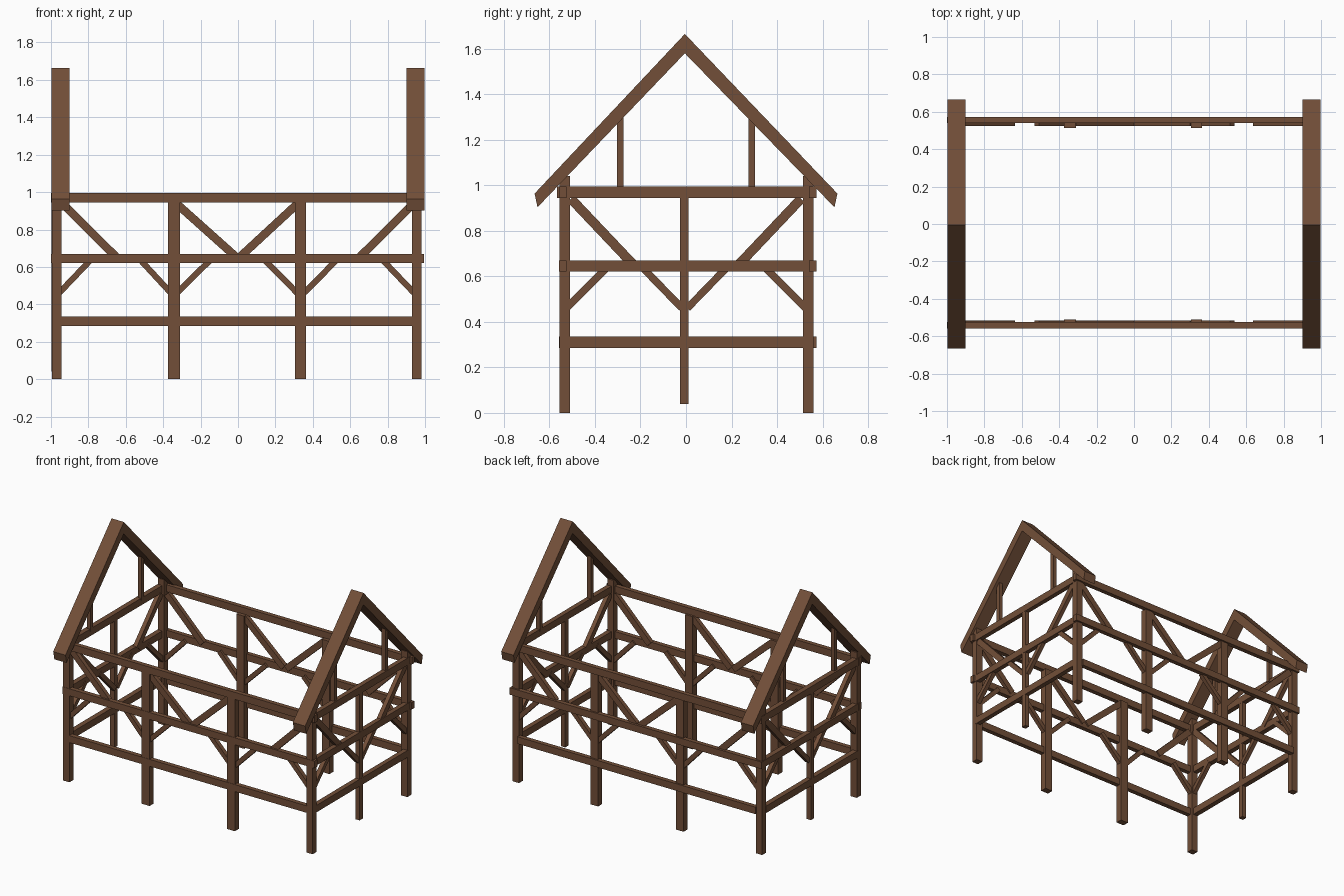
import bpy
from mathutils import Vector

if "Cube" in bpy.data.objects:
    bpy.data.objects.remove(bpy.data.objects["Cube"])

wood = bpy.data.materials.new("brown_timber")
wood.diffuse_color = (0.17, 0.078, 0.04, 1)
wood.use_nodes = True
wood.node_tree.nodes["Principled BSDF"].inputs["Base Color"].default_value = wood.diffuse_color


def mesh(name, verts, faces):
    me = bpy.data.meshes.new(name)
    me.from_pydata(verts, [], faces)
    me.materials.append(wood)
    ob = bpy.data.objects.new(name, me)
    bpy.context.collection.objects.link(ob)
    return ob


def prism(name, profile, axis, lo, hi):
    """Extrude a 4-point (horizontal, z) profile along x (axis 0) or y (axis 1)."""
    def put(p, d):
        return (d, p[0], p[1]) if axis == 0 else (p[0], d, p[1])
    area = sum(a[0] * b[1] - b[0] * a[1] for a, b in zip(profile, profile[1:] + profile[:1]))
    if (area < 0) == (axis == 0):
        profile = profile[::-1]
    v = [put(p, d) for d in (lo, hi) for p in profile]
    f = [(3, 2, 1, 0), (4, 5, 6, 7)] + [(i, (i + 1) % 4, (i + 1) % 4 + 4, i + 4) for i in range(4)]
    return mesh(name, v, f)


def box(name, x, y, z):
    return prism(name, [(y[0], z[0]), (y[1], z[0]), (y[1], z[1]), (y[0], z[1])], 0, *x)


def brace(name, a, b, w, axis, lo, hi):
    a, b = Vector(a), Vector(b)
    d = (b - a).normalized()
    n = Vector((-d.y, d.x)) * w / 2
    return prism(name, [tuple(p) for p in (a - n, b - n, b + n, a + n)], axis, lo, hi)


LOW, MID, TOP = (0.285, 0.335), (0.62, 0.67), (0.944, 0.995)

# Long walls, front and back
for side, py, ry, by in (("front", (-0.556, -0.51), (-0.558, -0.525), (-0.545, -0.515)),
                         ("back", (0.514, 0.56), (0.54, 0.572), (0.525, 0.555))):
    for x in ((-0.995, -0.945), (0.93, 0.98)):
        box(side + "_corner_post", x, py, (0, 1.04))
    for x in ((-0.373, -0.311), (0.304, 0.364)):
        box(side + "_middle_post", x, py, (0, TOP[0] + 0.005))
    box(side + "_wall_plate", (-1, 0.998), ry, TOP)
    box(side + "_middle_rail", (-1.0, 0.995), ry, MID)
    box(side + "_lower_rail", (-0.95, 0.935), ry, LOW)
    for a, b in ((-0.935, -0.653), (-0.325, -0.012), (0.315, 0.012), (0.935, 0.653)):
        brace(side + "_upper_brace", (a, 0.935), (b, 0.655), 0.044, 1, *by)
    for a, b in ((-0.955, -0.79), (-0.36, -0.52), (-0.325, -0.15),
                 (0.315, 0.145), (0.355, 0.525), (0.94, 0.775)):
        brace(side + "_lower_brace", (a, 0.462), (b, 0.635), 0.032, 1, *by)

# Gable walls, left and right
for side, rx, bx, fx in (("left", (-0.997, -0.96), (-0.985, -0.955), (-0.997, -0.9)),
                         ("right", (0.948, 0.982), (0.945, 0.975), (0.9, 0.997))):
    box(side + "_tie_beam", rx, (-0.566, 0.568), TOP)
    box(side + "_middle_rail", rx, (-0.553, 0.556), MID)
    box(side + "_lower_rail", rx, (-0.52, 0.52), LOW)
    box(side + "_centre_post", (rx[0] + 0.001, rx[1] - 0.001), (-0.026, 0.01), (0.04, TOP[0] + 0.005))
    for s in (-1, 1):
        brace(side + "_upper_brace", (s * 0.505, 0.94), (s * 0.235, 0.655), 0.042, 0, *bx)
        brace(side + "_lower_outer_brace", (s * 0.525, 0.46), (s * 0.35, 0.635), 0.032, 0, *bx)
        brace(side + "_lower_inner_brace", (s * 0.012 - 0.006, 0.46), (s * 0.182 - 0.006, 0.635), 0.032, 0, *bx)
        box(side + "_gable_stud", bx, (s * 0.288 - 0.014, s * 0.288 + 0.014), (0.98, 1.31))
        # Rafters meet at the ridge
        prism(side + "_rafter", [(-0.005, 1.664), (s * 0.665, 0.963), (s * 0.652, 0.903), (-0.005, 1.579)],
              0, *fx)
